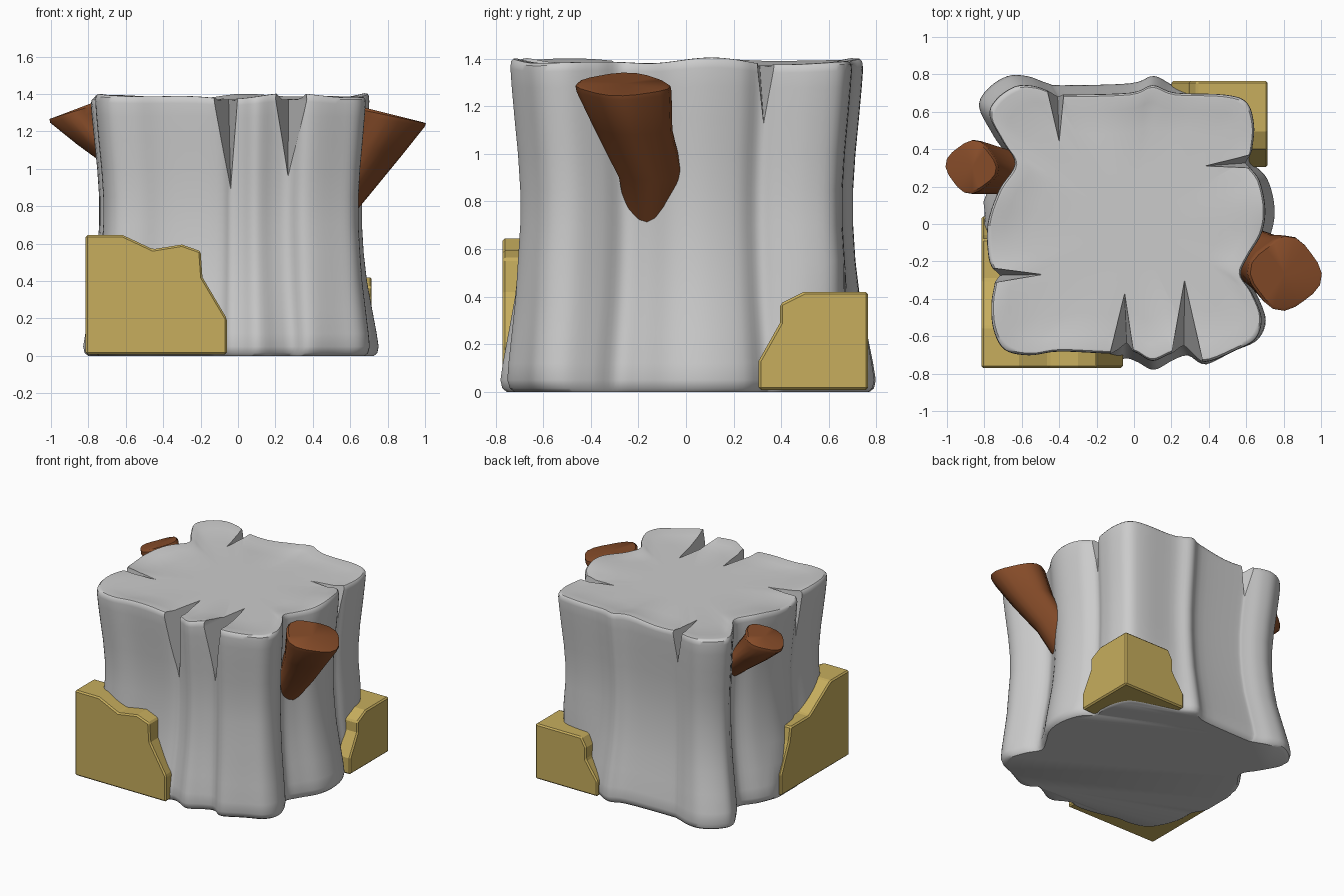
import bpy, bmesh, math
from mathutils import Vector

if "Cube" in bpy.data.objects:
    bpy.data.objects.remove(bpy.data.objects["Cube"])


def material(name, rgb):
    mat = bpy.data.materials.new(name)
    mat.diffuse_color = (*rgb, 1)
    mat.use_nodes = True
    mat.node_tree.nodes["Principled BSDF"].inputs["Base Color"].default_value = mat.diffuse_color
    return mat


def make_object(name, bm, mat=None):
    bmesh.ops.recalc_face_normals(bm, faces=bm.faces[:])
    mesh = bpy.data.meshes.new(name)
    bm.to_mesh(mesh)
    bm.free()
    obj = bpy.data.objects.new(name, mesh)
    bpy.context.collection.objects.link(obj)
    if mat:
        mesh.materials.append(mat)
    return obj


def smooth(obj, degrees):
    bpy.ops.object.select_all(action='DESELECT')
    obj.select_set(True)
    bpy.context.view_layer.objects.active = obj
    bpy.ops.object.shade_smooth_by_angle(angle=math.radians(degrees))


def loft(bm, rings):
    """Skin a list of closed rings of points, bottom cap flat, top cap a fan."""
    loops = [[bm.verts.new(p) for p in ring] for ring in rings]
    n = len(loops[0])
    for a, b in zip(loops, loops[1:]):
        for i in range(n):
            j = (i + 1) % n
            bm.faces.new((a[i], a[j], b[j], b[i]))
    bm.faces.new(loops[0][::-1])
    top = bm.verts.new(sum((v.co for v in loops[-1]), Vector()) / n)
    for i in range(n):
        bm.faces.new((loops[-1][i], loops[-1][(i + 1) % n], top))


def closed_spline(pts, steps):
    """Catmull-Rom curve through a closed outline."""
    out, n = [], len(pts)
    for i in range(n):
        a, b, c, d = (Vector(pts[(i + k) % n]) for k in (-1, 0, 1, 2))
        for s in range(steps):
            t = s / steps
            out.append(0.5 * (2 * b + (c - a) * t + (2 * a - 5 * b + 4 * c - d) * t ** 2
                              + (3 * b - 3 * c + d - a) * t ** 3))
    return out


# Trunk: wavy outline lofted through flared base, waist and rounded rim
outline = closed_spline([
    (-0.40, -0.68), (-0.12, -0.69), (-0.04, -0.67), (0.02, -0.69), (0.10, -0.73),
    (0.20, -0.69), (0.28, -0.68), (0.38, -0.735), (0.55, -0.67), (0.65, -0.61),
    (0.68, -0.50), (0.63, -0.37), (0.57, -0.27), (0.61, -0.17), (0.68, -0.05),
    (0.70, 0.08), (0.67, 0.23), (0.61, 0.32), (0.63, 0.40), (0.64, 0.53),
    (0.60, 0.65), (0.48, 0.69), (0.22, 0.70), (0.10, 0.74), (-0.02, 0.70),
    (-0.36, 0.69), (-0.43, 0.70), (-0.53, 0.735), (-0.63, 0.735), (-0.73, 0.67),
    (-0.77, 0.58), (-0.70, 0.44), (-0.635, 0.32), (-0.72, 0.18), (-0.78, 0.0),
    (-0.775, -0.18), (-0.74, -0.28), (-0.76, -0.42), (-0.75, -0.56), (-0.69, -0.67),
    (-0.56, -0.70)], 5)
levels = [(0.0, 1.04), (0.015, 1.065), (0.05, 1.075), (0.12, 1.06), (0.25, 1.025), (0.4, 0.985),
          (0.55, 0.96), (0.7, 0.947), (0.85, 0.947), (1.0, 0.96), (1.15, 0.98), (1.28, 0.996),
          (1.35, 1.003), (1.376, 1.0), (1.387, 0.987), (1.388, 0.97), (1.376, 0.88),
          (1.37, 0.7), (1.37, 0.35)]
# corners of the base that flare less: angle in degrees, amount
tucked = [(-52, 0.08), (48, 0.13), (-136, 0.12)]
rings = []
for z, s in levels:
    ring = []
    for p in outline:
        ang = math.atan2(p.y, p.x)
        tuck = sum(k * math.exp(-((math.degrees(ang) - a) / 20) ** 2) for a, k in tucked)
        x, y = p * (s - tuck * max(0, 1 - z / 0.5))
        if y < 0.1:
            x = max(x, -0.80)          # keep the flare inside the corner guard
        if x < -0.06:
            y = max(y, -0.76)
        wave = 0.009 * math.sin(5 * ang + 1) + 0.007 * math.sin(9 * ang)
        lift = wave * max(0, z - 1.25) / 0.13 * (s if s > 0.8 else 0)
        ring.append((x, y, z + lift))
    rings.append(ring)
bm = bmesh.new()
loft(bm, rings)
trunk = make_object("trunk", bm)

# Cracks: wedge cutters given as inner tip, two mouth points, lowest height, floor bias
cracks = [((-0.05, -0.37), (-0.13, -0.70), (0.00, -0.70), 0.78, 0.72),
          ((0.27, -0.30), (0.20, -0.70), (0.36, -0.70), 0.90, 0.42),
          ((0.38, 0.31), (0.62, 0.30), (0.62, 0.37), 1.10, 0.4),
          ((-0.40, 0.44), (-0.46, 0.70), (-0.375, 0.70), 1.13, 0.6),
          ((-0.49, -0.27), (-0.76, -0.315), (-0.76, -0.235), 1.0, 0.5)]
bm = bmesh.new()
for tip, m1, m2, low, bias in cracks:
    tip, m1, m2 = Vector(tip), Vector(m1), Vector(m2)
    m1, m2 = tip + (m1 - tip) * 1.3, tip + (m2 - tip) * 1.3
    pts = [(*p, z) for p in (tip, m1, m2) for z in (1.37, 1.6)]
    pts.append((*m1.lerp(m2, bias), 1.37 + (low - 1.37) * 1.3))
    bmesh.ops.convex_hull(bm, input=[bm.verts.new(p) for p in pts])
cutter = make_object("crack_cutter", bm)
cutter.hide_render = True
mod = trunk.modifiers.new("cracks", 'BOOLEAN')
mod.operation, mod.solver, mod.object = 'DIFFERENCE', 'EXACT', cutter
graph = bpy.context.evaluated_depsgraph_get()
cut_mesh = bpy.data.meshes.new_from_object(trunk.evaluated_get(graph))
trunk.modifiers.clear()
trunk.data = cut_mesh
bpy.data.objects.remove(cutter)
smooth(trunk, 40)

# Sawn-off branches: rings (x, y, z, radius), the last ones tilted outward
brown = material("bark_brown", (0.24, 0.072, 0.022))


def branch(name, stations, tilt):
    rings = []
    for k, (cx, cy, cz, r) in enumerate(stations):
        slope = tilt * k / (len(stations) - 1)
        ring = []
        for i in range(20):
            a = math.tau * i / 20
            rr = r * (1 + 0.06 * math.cos(4 * a + 0.6))
            dx = rr * math.cos(a)
            ring.append((cx + dx, cy + rr * math.sin(a), cz + slope * dx))
        rings.append(ring)
    bm = bmesh.new()
    loft(bm, rings)
    smooth(make_object(name, bm, brown), 40)


branch("right_branch", [(0.39, -0.12, 0.62, 0.11), (0.49, -0.13, 0.76, 0.12),
                        (0.59, -0.145, 0.90, 0.13), (0.72, -0.22, 1.10, 0.155),
                        (0.80, -0.26, 1.26, 0.19), (0.805, -0.265, 1.285, 0.19),
                        (0.805, -0.265, 1.295, 0.175)], -0.25)
branch("left_branch", [(-0.45, 0.25, 0.90, 0.10), (-0.56, 0.26, 1.00, 0.105),
                       (-0.735, 0.285, 1.15, 0.12), (-0.86, 0.305, 1.28, 0.138),
                       (-0.865, 0.305, 1.31, 0.136), (-0.865, 0.305, 1.32, 0.122)], 0.38)

# Corner guards: two mitred walls, profiles as (distance from corner, height)
gold = material("guard_gold", (0.57, 0.42, 0.11))


def corner_guard(name, corner, sign, profile_x, profile_y, thick=0.18):
    bm = bmesh.new()
    for axis, profile in ((0, profile_x), (1, profile_y)):
        layers = []
        for depth in (0, thick):
            layer = []
            for d, z in profile:
                p = [0, 0, z]
                along = max(d, depth)
                p[axis] = corner[axis] + sign[axis] * along
                p[1 - axis] = corner[1 - axis] + sign[1 - axis] * depth
                layer.append(bm.verts.new(p))
            layers.append(layer)
        outer, inner = layers
        bm.faces.new(outer)
        bm.faces.new(inner)
        for i in range(len(profile) - 1):
            bm.faces.new((outer[i], outer[i + 1], inner[i + 1], inner[i]))
    bmesh.ops.remove_doubles(bm, verts=bm.verts[:], dist=0.0005)
    obj = make_object(name, bm, gold)
    bev = obj.modifiers.new("soft_edges", 'BEVEL')
    bev.width, bev.segments, bev.limit_method = 0.01, 1, 'ANGLE'


corner_guard("front_left_guard", (-0.815, -0.77), (1, 1),
             [(0, 0.645), (0.20, 0.645), (0.36, 0.57), (0.515, 0.595), (0.615, 0.56),
              (0.625, 0.42), (0.755, 0.2), (0.755, 0.008), (0, 0.008)],
             [(0, 0.645), (0.22, 0.645), (0.47, 0.48), (0.69, 0.48), (0.71, 0.38),
              (0.81, 0.16), (0.81, 0.008), (0, 0.008)])
corner_guard("back_right_guard", (0.715, 0.765), (-1, -1),
             [(0, 0.42), (0.38, 0.42), (0.42, 0.35), (0.42, 0.26), (0.515, 0.12),
              (0.515, 0.008), (0, 0.008)],
             [(0, 0.42), (0.27, 0.42), (0.37, 0.37), (0.37, 0.29), (0.46, 0.13),
              (0.46, 0.008), (0, 0.008)])
